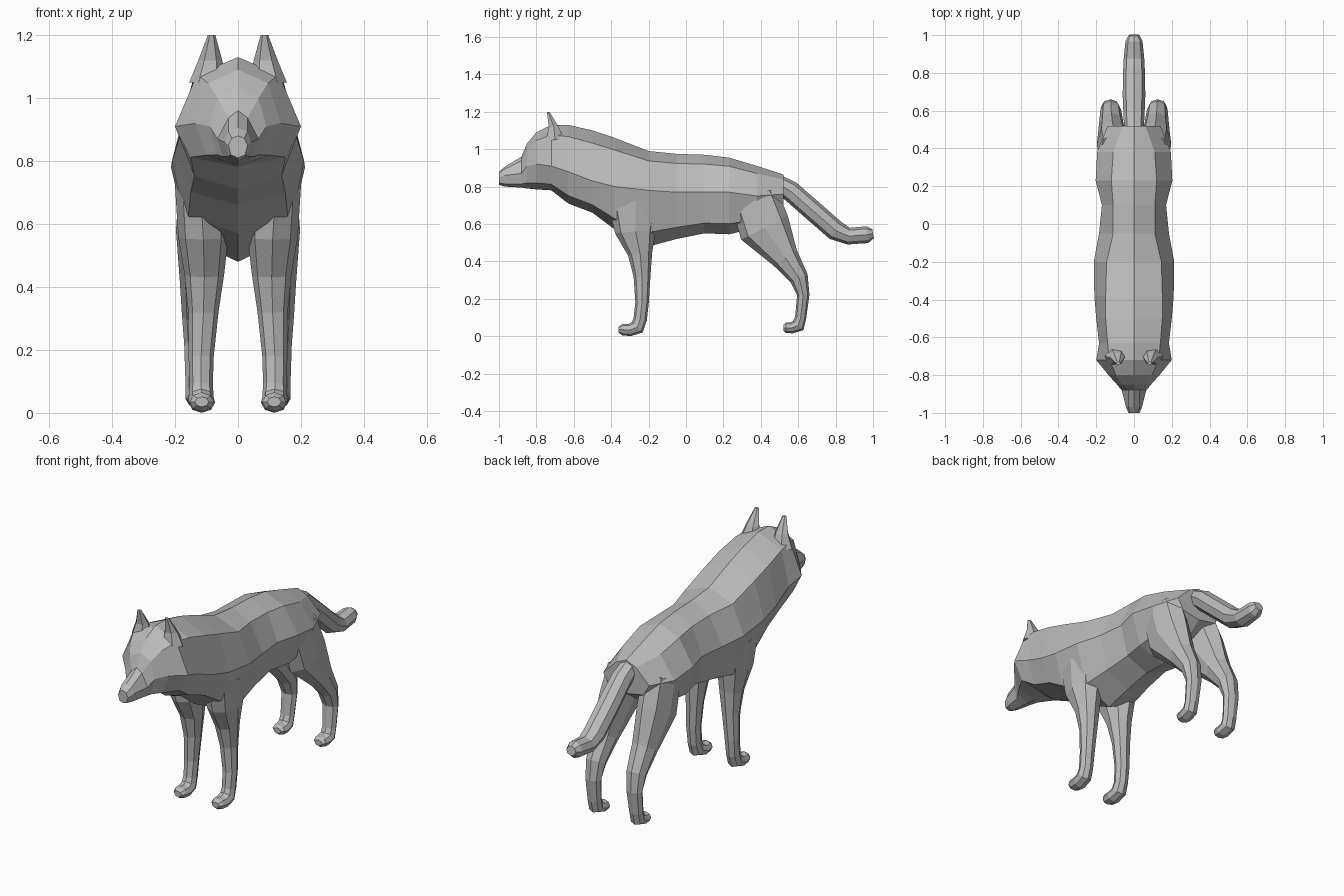
import bpy
import bmesh
from math import sin, cos, tau
from mathutils import Vector

cube = bpy.data.objects.get("Cube")
if cube:
    bpy.data.objects.remove(cube, do_unlink=True)

# Single fur colour
fur = bpy.data.materials.new("grey fur")
fur.use_nodes = True
grey = (0.5, 0.5, 0.5, 1)
fur.diffuse_color = grey
fur.node_tree.nodes["Principled BSDF"].inputs["Base Color"].default_value = grey


def loft(name, rings, closed=True, mirror=False):
    """Skin a list of point rings with flat quads and capped ends."""
    bm = bmesh.new()
    rows = [[bm.verts.new(p) for p in ring] for ring in rings]
    count = len(rows[0])
    for a, b in zip(rows, rows[1:]):
        for i in range(count if closed else count - 1):
            j = (i + 1) % count
            bm.faces.new((a[i], a[j], b[j], b[i]))
    bm.faces.new(rows[0])
    bm.faces.new(rows[-1])
    bmesh.ops.recalc_face_normals(bm, faces=bm.faces)
    # A half shell has no inside, so aim its faces away from the spine
    if not closed:
        side = sum((f.normal.x * f.calc_area() for f in bm.faces))
        if side < 0:
            bmesh.ops.reverse_faces(bm, faces=bm.faces)
    mesh = bpy.data.meshes.new(name)
    bm.to_mesh(mesh)
    bm.free()
    mesh.materials.append(fur)
    obj = bpy.data.objects.new(name, mesh)
    bpy.context.collection.objects.link(obj)
    if mirror:
        obj.modifiers.new("mirror", "MIRROR").use_clip = True
    return obj


def ellipse(centre, across, along, sides=8):
    return [centre + across * cos(tau * i / sides) + along * sin(tau * i / sides)
            for i in range(sides)]


def limb(name, path, mirror=False):
    """Sweep along a path of (y, z, thickness, x, half width)."""
    rings = []
    for i, (y, z, thick, x, wide) in enumerate(path):
        before, after = path[max(i - 1, 0)], path[min(i + 1, len(path) - 1)]
        run = Vector((0, after[0] - before[0], after[1] - before[1])).normalized()
        normal = Vector((0, -run.z, run.y))
        rings.append(ellipse(Vector((x, y, z)), Vector((wide, 0, 0)), normal * thick))
    return loft(name, rings, mirror=mirror)


# Head and torso: y, top, back half width, widest half width, its height, bottom
stations = [
    (-1.0, .88, .02, .03, .85, .81),
    (-.97, .905, .03, .042, .86, .80),
    (-.88, .96, .03, .065, .87, .795),
    (-.85, 1.03, .065, .09, .91, .79),
    (-.80, 1.09, .095, .135, .92, .785),
    (-.72, 1.13, .13, .20, .91, .78),
    (-.63, 1.13, .14, .185, .88, .71),
    (-.50, 1.10, .15, .20, .83, .66),
    (-.38, 1.06, .15, .21, .80, .57),
    (-.20, .99, .145, .213, .78, .48),
    (-.05, .975, .11, .185, .77, .52),
    (.10, .97, .11, .17, .77, .55),
    (.23, .955, .12, .203, .77, .545),
    (.38, .91, .11, .195, .75, .58),
    (.52, .865, .06, .14, .76, .68),
]
sections = []
for y, top, back, wide, mid, low in stations:
    sections.append([
        (0, y, top),
        (back, y, top - (top - mid) / 4),
        (wide, y, mid),
        (wide * .75, y, low + (mid - low) / 4),
        (0, y, low),
    ])
loft("head_and_torso", sections, closed=False, mirror=True)

# Front legs with forward paws
limb("front_legs", [
    (-.27, .72, .15, .12, .08),
    (-.27, .56, .11, .11, .08),
    (-.245, .44, .065, .107, .063),
    (-.235, .32, .045, .11, .048),
    (-.235, .18, .036, .117, .04),
    (-.245, .09, .036, .117, .037),
    (-.26, .048, .04, .117, .04),
    (-.30, .033, .033, .115, .042),
    (-.34, .035, .03, .115, .038),
    (-.36, .035, .016, .115, .022),
], mirror=True)

# Hind legs with bent hocks
limb("hind_legs", [
    (.36, .75, .13, .105, .08),
    (.42, .58, .14, .115, .082),
    (.53, .42, .075, .12, .065),
    (.605, .31, .05, .123, .055),
    (.627, .22, .033, .125, .046),
    (.613, .10, .03, .127, .04),
    (.60, .057, .037, .127, .04),
    (.565, .045, .03, .125, .042),
    (.535, .045, .028, .125, .038),
    (.52, .045, .016, .125, .022),
], mirror=True)

# Drooping tail with an upturned tip
limb("tail", [
    (.47, .83, .045, 0, .05),
    (.56, .775, .055, 0, .055),
    (.68, .67, .055, 0, .06),
    (.80, .565, .055, 0, .058),
    (.87, .535, .045, 0, .055),
    (.97, .543, .045, 0, .045),
    (1.0, .548, .025, 0, .028),
])

# Pointed ears: x, y, z, half width, half depth
ear_rings = [
    (.095, -.70, 1.05, .06, .055),
    (.088, -.707, 1.12, .038, .03),
    (.084, -.737, 1.2, .012, .008),
]
loft("ears", [ellipse(Vector((x, y, z)), Vector((w, 0, 0)), Vector((0, d, 0)), 6)
              for x, y, z, w, d in ear_rings], mirror=True)
